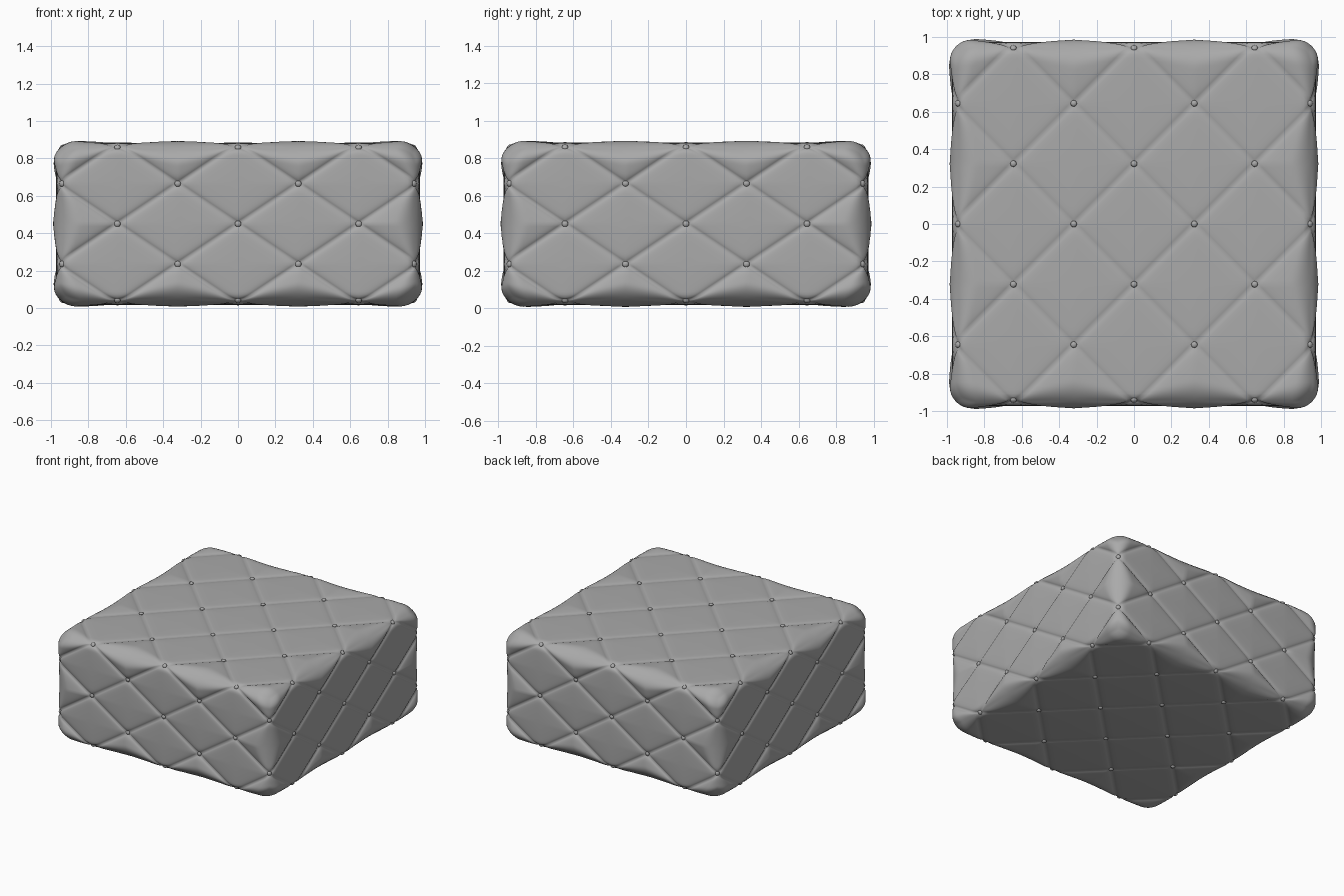
import bpy, bmesh, math
from mathutils import Vector

if "Cube" in bpy.data.objects:
    bpy.data.objects.remove(bpy.data.objects["Cube"], do_unlink=True)

CELLS = (3, 3, 2)                        # half counts of tuft cells per axis
STEP = Vector((0.3225, 0.3225, 0.215))   # tuft spacing per axis
N = 16                                   # mesh steps per cell
CENTRE = Vector((0, 0, 0.45))

grey = bpy.data.materials.new("grey fabric")
grey.use_nodes = True
grey.diffuse_color = (0.4, 0.4, 0.4, 1)
grey.node_tree.nodes["Principled BSDF"].inputs["Base Color"].default_value = (0.4, 0.4, 0.4, 1)


def nearest(q, parity):
    """Nearest lattice point whose coordinate sum has the given parity."""
    r = [math.floor(c + 0.5) for c in q]
    if sum(r) % 2 != parity:
        i = max(range(3), key=lambda k: abs(q[k] - r[k]))
        r[i] += 1 if q[i] > r[i] else -1
    return r


def surface(key):
    """Point and outward direction of the quilted, rounded block."""
    q = [c / N for c in key]
    puff = nearest(q, 0)
    d = max(0, 1 - sum(abs(a - b) for a, b in zip(q, puff)))
    bump = 1 - (1 - d) ** 2
    extremes = sum(abs(a) >= m for a, m in zip(puff, CELLS))
    height = {1: 0.006, 2: 0.025, 3: 0.035}.get(extremes, 0)
    radius = 0.06 + (0.08 * bump if extremes > 1 else 0)
    tuft = nearest(q, 1)
    e = sum((a - b) ** 2 for a, b in zip(q, tuft))
    out = height * bump - 0.011 * math.exp(-d / 0.06) - 0.006 * math.exp(-e / 0.015)
    p = Vector([c * s for c, s in zip(q, STEP)])
    core = Vector([max(-m * s + radius, min(m * s - radius, c))
                   for c, m, s in zip(p, CELLS, STEP)])
    way = (p - core).normalized()
    move = way * out
    move.z *= 0.6
    return CENTRE + core + way * radius + move, way


def finish(bm, name):
    bmesh.ops.recalc_face_normals(bm, faces=bm.faces)
    mesh = bpy.data.meshes.new(name)
    bm.to_mesh(mesh)
    bm.free()
    mesh.materials.append(grey)
    obj = bpy.data.objects.new(name, mesh)
    bpy.context.collection.objects.link(obj)
    for poly in mesh.polygons:
        poly.use_smooth = True
    return obj


# Quilted cushion: six gridded sides, split along the seam diagonals
bm = bmesh.new()
verts = {}


def vert(key):
    if key not in verts:
        verts[key] = bm.verts.new(surface(key)[0])
    return verts[key]


for axis in range(3):
    u, v = (axis + 1) % 3, (axis + 2) % 3
    for side in (-1, 1):
        for a in range(-CELLS[u] * N, CELLS[u] * N):
            for b in range(-CELLS[v] * N, CELLS[v] * N):
                def corner(da, db):
                    key = [0, 0, 0]
                    key[axis], key[u], key[v] = side * CELLS[axis] * N, a + da, b + db
                    return vert(tuple(key))
                c = [corner(0, 0), corner(1, 0), corner(1, 1), corner(0, 1)]
                if (a // N + b // N + CELLS[axis]) % 2 == 0:
                    c = c[1:] + c[:1]
                bm.faces.new((c[0], c[1], c[2]))
                bm.faces.new((c[0], c[2], c[3]))
finish(bm, "quilted_cushion")

# Small round buttons where the seams cross
bm = bmesh.new()
for i in range(-CELLS[0], CELLS[0] + 1):
    for j in range(-CELLS[1], CELLS[1] + 1):
        for k in range(-CELLS[2], CELLS[2] + 1):
            on_side = any(abs(c) == m for c, m in zip((i, j, k), CELLS))
            if on_side and (i + j + k) % 2:
                point, way = surface((i * N, j * N, k * N))
                ball = bmesh.ops.create_uvsphere(bm, u_segments=12, v_segments=8, radius=0.017)
                turn = way.to_track_quat("Z", "Y")
                for w in ball["verts"]:
                    w.co.z *= 0.6
                    w.co = point + way * 0.006 + turn @ w.co
finish(bm, "tuft_buttons")
